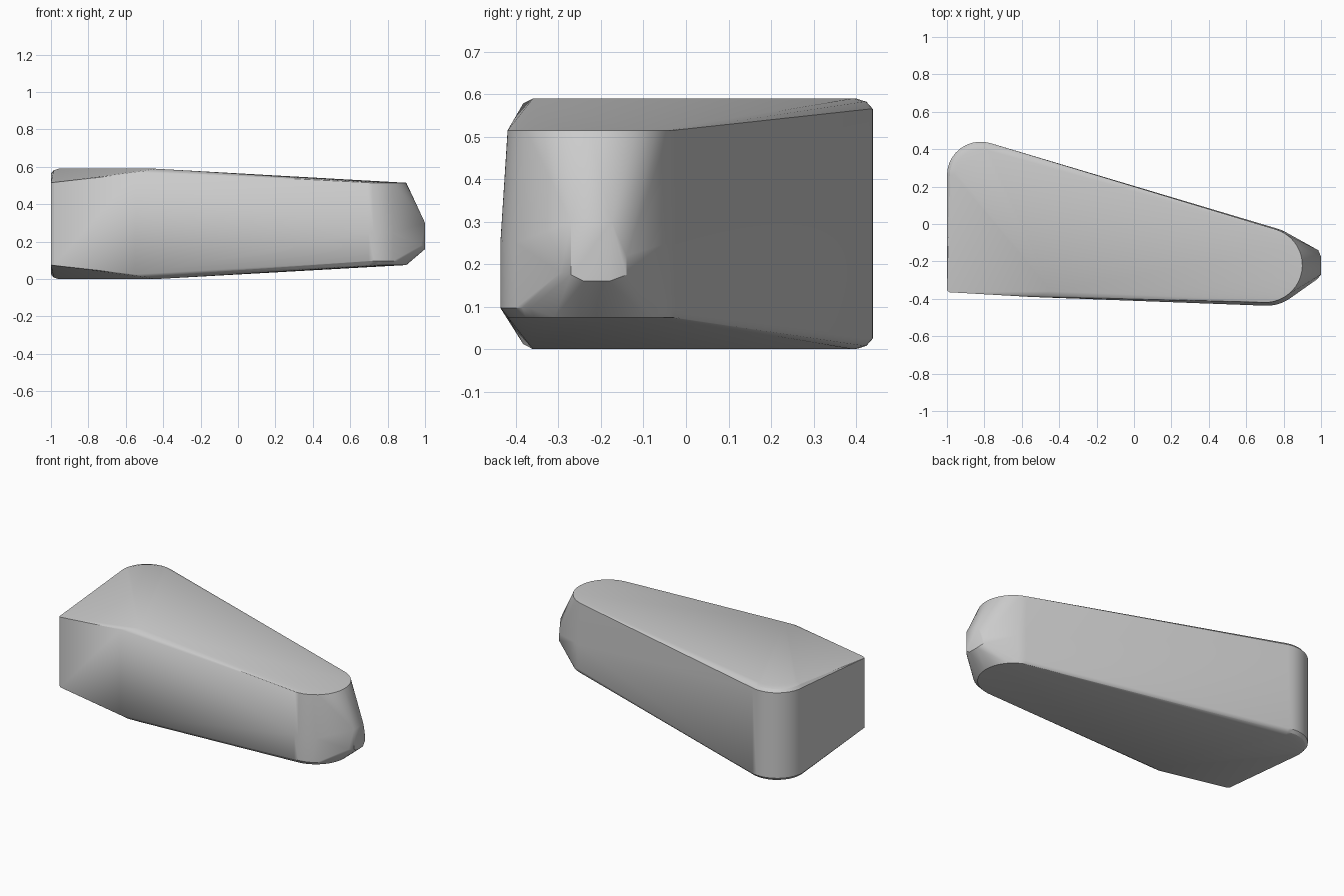
import bpy, bmesh
from math import radians, sin, cos

old = bpy.data.objects.get("Cube")
if old:
    bpy.data.objects.remove(old, do_unlink=True)

HEIGHT = 0.59
points = []


def arc(cx, cy, r, start, end, steps, z):
    """Horizontal arc of points at height z."""
    for i in range(steps + 1):
        a = radians(start + (end - start) * i / steps)
        points.append((cx + r * cos(a), cy + r * sin(a), z))


def both(x, y, z):
    """Point repeated on the upper and lower halves."""
    points.extend([(x, y, z), (x, y, HEIGHT - z)])


# Rounded rear corner: wall edge, small bevel, flat rim
for r, z in ((0.18, 0.565), (0.165, 0.582), (0.14, HEIGHT)):
    for level in (z, HEIGHT - z):
        arc(-0.82, 0.26, r, 73, 180, 10, level)

# Sharp front corner and the ridge on the front edge
both(-1.0, -0.355, 0.515)
both(-0.985, -0.365, 0.517)
both(-0.55, -0.39, 0.565)
both(-0.50, -0.383, 0.578)
both(-0.44, -0.36, HEIGHT)

# Rounded narrow end, slightly wider towards the bottom
arc(0.70, -0.22, 0.20, -93, 73, 20, 0.515)
arc(0.70, -0.22, 0.20, -93, 73, 20, 0.075)
for z in (0.25, 0.097):
    arc(0.71, -0.222, 0.215, -93, -42, 7, z)
    arc(0.71, -0.222, 0.205, 42, 73, 5, z)

# Blunt faceted tip
points += [
    (1.0, -0.27, 0.30), (1.0, -0.175, 0.30),
    (1.0, -0.27, 0.175), (1.0, -0.24, 0.16), (1.0, -0.18, 0.16),
    (0.985, -0.14, 0.22), (0.985, -0.14, 0.175), (0.98, -0.295, 0.18),
]

# Wrap all profiles in one tight skin
bm = bmesh.new()
for p in points:
    bm.verts.new(p)
bmesh.ops.remove_doubles(bm, verts=bm.verts[:], dist=0.0005)
bmesh.ops.convex_hull(bm, input=bm.verts[:])
bmesh.ops.delete(bm, geom=[v for v in bm.verts if not v.link_faces], context='VERTS')
bmesh.ops.dissolve_limit(bm, angle_limit=radians(0.5), verts=bm.verts[:], edges=bm.edges[:])
bmesh.ops.recalc_face_normals(bm, faces=bm.faces[:])
mesh = bpy.data.meshes.new("tapered_body")
bm.to_mesh(mesh)
bm.free()

body = bpy.data.objects.new("tapered_body", mesh)
bpy.context.collection.objects.link(body)

# Plain grey material
grey = bpy.data.materials.new("light_grey")
grey.use_nodes = True
colour = (0.6, 0.6, 0.6, 1.0)
grey.diffuse_color = colour
grey.node_tree.nodes["Principled BSDF"].inputs["Base Color"].default_value = colour
mesh.materials.append(grey)

# Smooth curves, crisp rims
bpy.ops.object.select_all(action='DESELECT')
body.select_set(True)
bpy.context.view_layer.objects.active = body
bpy.ops.object.shade_smooth_by_angle(angle=radians(30))
